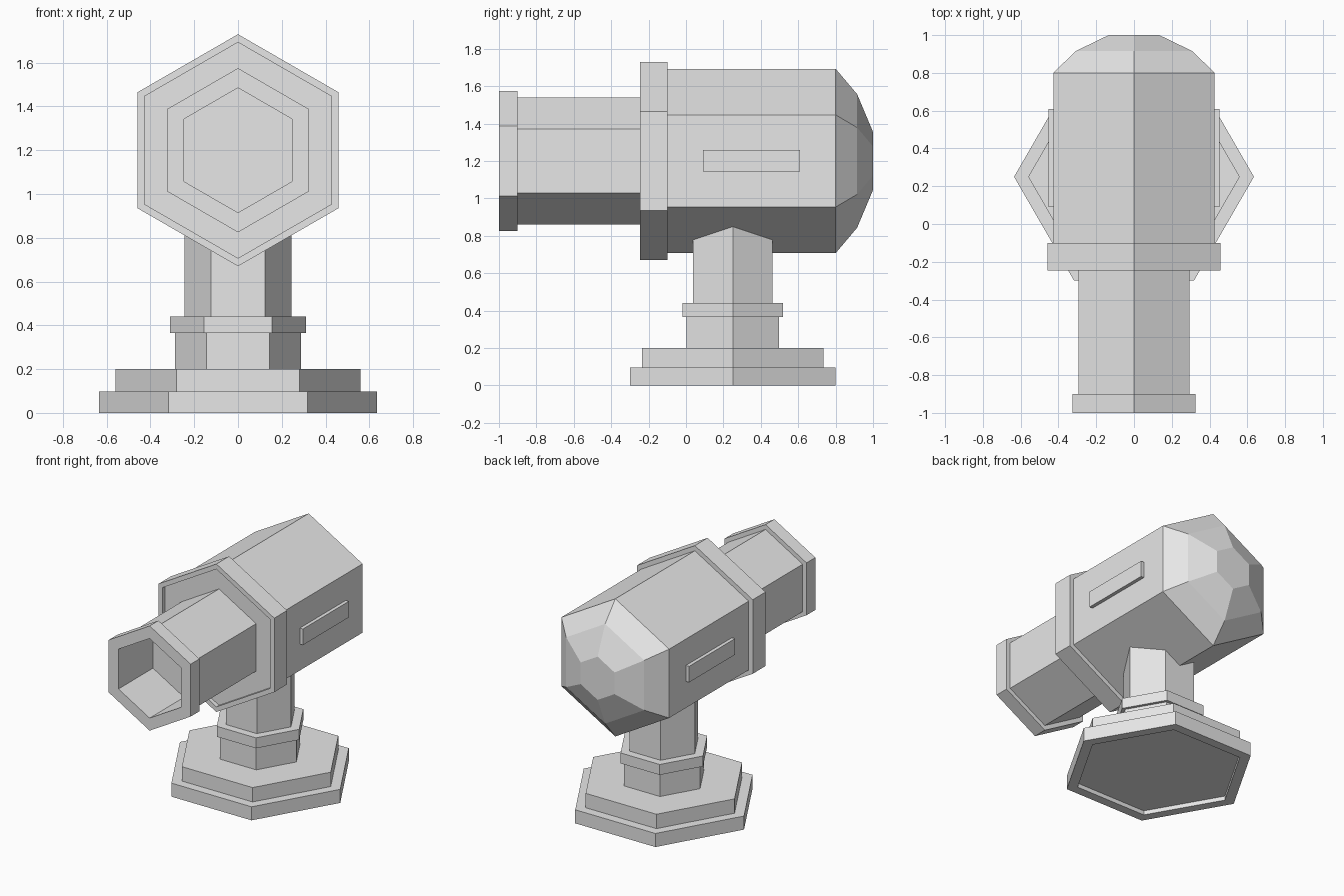
import bpy
import bmesh
from math import pi, cos, sin
from mathutils import Vector

cube = bpy.data.objects.get("Cube")
if cube:
    bpy.data.objects.remove(cube, do_unlink=True)

SIDES = 6
AXIS_Z = 1.2      # height of the barrel axis
STAND_Y = 0.25    # stand centre

grey = bpy.data.materials.new("light_grey")
grey.use_nodes = True
grey.diffuse_color = (0.8, 0.8, 0.8, 1)
grey.node_tree.nodes["Principled BSDF"].inputs["Base Color"].default_value = (0.8, 0.8, 0.8, 1)


def finish(name, bm):
    mesh = bpy.data.meshes.new(name)
    bm.to_mesh(mesh)
    bm.free()
    mesh.materials.append(grey)
    obj = bpy.data.objects.new(name, mesh)
    bpy.context.collection.objects.link(obj)
    return obj


def along_barrel(r, t, a):
    return Vector((r * sin(a), t, AXIS_Z + r * cos(a)))


def along_stand(r, t, a):
    return Vector((r * cos(a), STAND_Y + r * sin(a), t))


def hex_part(name, place, profile, caps=(True, True)):
    """Six-sided turned part from (radius, distance) pairs along an axis."""
    bm = bmesh.new()
    rings = [[bm.verts.new(place(r, t, 2 * pi * i / SIDES)) for i in range(SIDES)]
             for r, t in profile]
    for lower, upper in zip(rings, rings[1:]):
        for i in range(SIDES):
            j = (i + 1) % SIDES
            bm.faces.new((lower[i], lower[j], upper[j], upper[i]))
    if caps[0]:
        bm.faces.new(rings[0][::-1])
    if caps[1]:
        bm.faces.new(rings[-1])
    # The quads wind outwards around z but inwards around y
    if place is along_barrel:
        bmesh.ops.reverse_faces(bm, faces=bm.faces[:])
    # Both axis placements share one consistent winding
    probe = place(1, 0, 0) - place(0, 0, 0)
    turn = place(1, 0, pi / 2) - place(0, 0, 0)
    axis = place(0, 1, 0) - place(0, 0, 0)
    outward = probe.cross(turn).dot(axis) > 0
    if outward == (place is along_barrel):
        bmesh.ops.reverse_faces(bm, faces=bm.faces[:])
    return finish(name, bm)


# Stand: hollow-bottomed foot, step, neck, collar and post
hex_part("foot", along_stand,
         [(0.56, 0.03), (0.56, 0), (0.635, 0), (0.635, 0.097), (0.56, 0.097)], (True, False))
hex_part("foot_step", along_stand, [(0.56, 0.097), (0.56, 0.2)], (False, True))
hex_part("neck", along_stand, [(0.287, 0.2), (0.287, 0.365)], (False, False))
hex_part("collar", along_stand, [(0.31, 0.365), (0.31, 0.44)])
hex_part("post", along_stand, [(0.245, 0.44), (0.245, 0.95)], (False, True))

# Barrel: bored muzzle, recessed flange, body and faceted rear dome
hex_part("muzzle", along_barrel,
         [(0.285, -0.61), (0.285, -1), (0.375, -1), (0.375, -0.9),
          (0.34, -0.9), (0.34, -0.2)], (True, False))
hex_part("flange", along_barrel,
         [(0.493, -0.215), (0.493, -0.245), (0.53, -0.245), (0.53, -0.1), (0.493, -0.1)],
         (True, False))
hex_part("body", along_barrel, [(0.493, -0.1), (0.493, 0.8)], (False, False))
hex_part("rear_dome", along_barrel, [(0.493, 0.8), (0.357, 0.915), (0.155, 1)], (False, True))

# Raised side bars
for side, label in ((1, "left"), (-1, "right")):
    bm = bmesh.new()
    bmesh.ops.create_cube(bm, size=1)
    bmesh.ops.scale(bm, vec=(0.06, 0.52, 0.115), verts=bm.verts)
    bmesh.ops.translate(bm, vec=(side * 0.422, 0.35, AXIS_Z), verts=bm.verts)
    finish(label + "_side_bar", bm)
